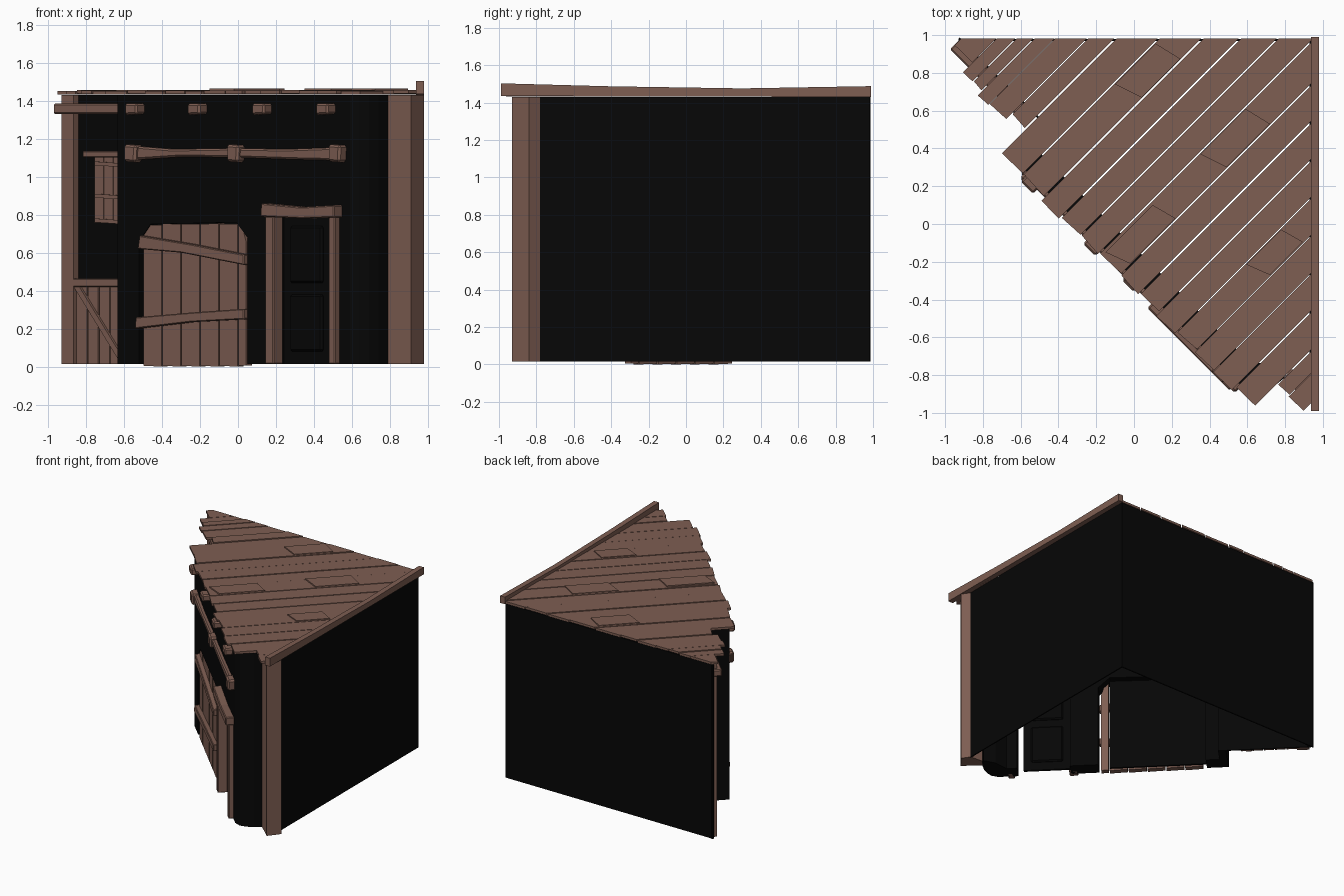
import bpy, bmesh, math, random
from mathutils import Matrix, Vector

random.seed(4)
R2 = math.sqrt(2)
C = -0.29                       # the diagonal front lies on x + y = C


def material(name, col):
    m = bpy.data.materials.new(name)
    m.diffuse_color = (*col, 1)
    return m


WOOD = material("wood", (0.21, 0.112, 0.085))
DARK = material("dark_wall", (0.002, 0.002, 0.002))
# Facade frame: local x runs along the wall, local -y points outward
FACADE = Matrix.Translation((C / 2, C / 2, 0)) @ Matrix.Rotation(-math.pi / 4, 4, 'Z')
WORLD = Matrix.Identity(4)


def lx(x, ly=0.0):
    """Facade local x for a world x seen in the front view, at depth ly."""
    return R2 * (x - C / 2) - ly


def prism(name, pts, lo, hi, axis='y', mat=WOOD, frame=FACADE, bevel=0):
    """Extrude a 2D profile along one axis."""
    put = {'x': lambda u, v, t: (t, u, v),
           'y': lambda u, v, t: (u, t, v),
           'z': lambda u, v, t: (u, v, t)}[axis]
    bm = bmesh.new()
    a = [bm.verts.new(frame @ Vector(put(u, v, lo))) for u, v in pts]
    b = [bm.verts.new(frame @ Vector(put(u, v, hi))) for u, v in pts]
    n = len(pts)
    bm.faces.new(a)
    bm.faces.new(b[::-1])
    for i in range(n):
        bm.faces.new((a[i], a[(i + 1) % n], b[(i + 1) % n], b[i]))
    bmesh.ops.recalc_face_normals(bm, faces=bm.faces)
    me = bpy.data.meshes.new(name)
    bm.to_mesh(me)
    bm.free()
    me.materials.append(mat)
    ob = bpy.data.objects.new(name, me)
    bpy.context.collection.objects.link(ob)
    if bevel:
        mod = ob.modifiers.new("bevel", 'BEVEL')
        mod.width = bevel
        mod.segments = 1
    return ob


def face(name, pts, ly0, ly1, mat=WOOD, bevel=0):
    """Facade part whose profile is given in front-view x, z; ly0 is its front."""
    return prism(name, [(lx(x, ly0), z) for x, z in pts], ly0, ly1, 'y', mat, FACADE, bevel)


def rect(x0, x1, z0, z1):
    return [(x0, z0), (x1, z0), (x1, z1), (x0, z1)]


# Back and side walls
prism("back_wall", rect(-0.93, 0.94, 0.015, 1.43), 0.97, 0.98, 'y', DARK, WORLD)
prism("side_wall", rect(-0.79, 0.98, 0.015, 1.43), 0.93, 0.94, 'x', DARK, WORLD)

# Front wall with an arched gate opening and a doorway
face("front_wall", [(-0.635, 0.015), (-0.52, 0.015), (-0.52, 0.66), (-0.46, 0.75), (-0.01, 0.76),
                    (0.05, 0.68), (0.05, 0.015), (0.20, 0.015), (0.20, 0.80), (0.48, 0.80),
                    (0.48, 0.015), (0.54, 0.015), (0.54, 1.43), (-0.635, 1.43)], 0, 0.12, DARK)
prism("front_wall_return", rect(lx(-0.635), lx(-0.635) + 0.06, 0.015, 1.43), 0.06, 0.25, 'y', DARK)
face("gate_backing", rect(-0.55, 0.03, 0.015, 0.77), 0.05, 0.065, DARK)

# Rounded wall corner
prism("rounded_corner", [(0.525, -0.815), (0.59, -0.877), (0.64, -0.895), (0.69, -0.885), (0.74, -0.86),
                         (0.79, -0.82), (0.83, -0.76), (0.74, -0.73), (0.62, -0.74)],
      0.015, 1.43, 'z', DARK, WORLD)

# Recessed side bay
prism("recessed_wall", rect(lx(-0.93, 0.24), lx(-0.635) + 0.06, 0.015, 1.43), 0.24, 0.25, 'y', DARK)

# Corner posts
prism("right_post", [(0.79, -0.82), (0.91, -0.93), (0.98, -0.84), (0.94, -0.78), (0.83, -0.77)],
      0.015, 1.43, 'z', WOOD, WORLD)
face("left_post", rect(-0.93, -0.865, 0.015, 1.43), 0.205, 0.24)

# Half-height board screen in the bay
xs = [-0.865, -0.79, -0.73, -0.67, -0.61, -0.55]
for i in range(5):
    face(f"screen_board_{i}", rect(xs[i], xs[i + 1] - 0.006, 0.015, 0.44), 0.225, 0.24)
face("screen_rail", rect(-0.87, -0.57, 0.42, 0.465), 0.20, 0.24, bevel=0.005)
face("screen_brace", [(-0.865, 0.42), (-0.835, 0.42), (-0.59, 0.02), (-0.62, 0.02)], 0.21, 0.23)

# Window shutter in the bay
for i, x in enumerate((-0.755, -0.705, -0.655)):
    face(f"shutter_board_{i}", rect(x, x + 0.046, 0.755, 1.11), 0.22, 0.24)
for i, z in enumerate((0.75, 0.88, 1.05)):
    face(f"shutter_batten_{i}", [(-0.755, z + 0.01), (-0.61, z), (-0.61, z + 0.02), (-0.755, z + 0.03)],
         0.21, 0.23)
face("shutter_lintel", rect(-0.82, -0.60, 1.10, 1.135), 0.195, 0.24, bevel=0.005)
face("bay_beam", rect(-0.975, -0.60, 1.33, 1.385), 0.17, 0.24, bevel=0.008)

# Plank gate, set into the arch
seams = [-0.50, -0.40, -0.30, -0.20, -0.10, 0.0, 0.045]
tops = [(0.69, 0.745), (0.75, 0.75), (0.75, 0.75), (0.75, 0.755), (0.75, 0.75), (0.74, 0.66)]
for i, (ta, tb) in enumerate(tops):
    a, b = seams[i] + 0.003, seams[i + 1] - 0.003
    pts = [(a, 0.005), (b, 0.0), (b, tb), (a, ta)]
    if i == 0:
        pts = [(a, 0.005), (b, 0.0), (b, tb), (a + 0.03, 0.745), (a, ta)]
    if i == 5:
        pts = [(a, 0.005), (b, 0.005), (b, tb), (a + 0.02, 0.735), (a, 0.75)]
    face(f"gate_plank_{i}", pts, 0.005, 0.05)
face("gate_upper_batten", [(-0.53, 0.62), (-0.30, 0.60), (0.03, 0.535), (0.03, 0.59),
                           (-0.25, 0.645), (-0.52, 0.69)], -0.03, 0.015, bevel=0.005)
face("gate_lower_batten", [(-0.545, 0.20), (-0.25, 0.235), (0.03, 0.25), (0.03, 0.305),
                           (-0.25, 0.285), (-0.54, 0.26)], -0.03, 0.015, bevel=0.005)

# Doorway: frame, lintel and dark panelled door
face("door_left_jamb", rect(0.14, 0.185, 0.015, 0.79), -0.035, 0.04, bevel=0.005)
face("door_right_jamb", rect(0.475, 0.51, 0.015, 0.79), -0.035, 0.04, bevel=0.005)
face("door_lintel", [(0.115, 0.79), (0.33, 0.78), (0.505, 0.785), (0.505, 0.85), (0.33, 0.84), (0.12, 0.86)],
     -0.06, 0.01, bevel=0.006)
face("door_leaf", rect(0.17, 0.49, 0.015, 0.82), 0.06, 0.08, DARK)
for i, z in enumerate((0.08, 0.44)):
    face(f"door_panel_{i}", rect(0.27, 0.44, z, z + 0.30), 0.045, 0.095, DARK, 0.01)

# Long wall beam with three collars
face("wall_beam", [(-0.60, 1.085), (-0.30, 1.105), (0.0, 1.10), (0.30, 1.09), (0.53, 1.085), (0.53, 1.155),
                   (0.25, 1.145), (-0.05, 1.15), (-0.35, 1.145), (-0.60, 1.165)], -0.03, 0.02, bevel=0.01)
for i, x in enumerate((-0.575, -0.035, 0.50)):
    face(f"beam_collar_{i}", [(x - 0.03, 1.08), (x + 0.03, 1.075), (x + 0.035, 1.165), (x - 0.03, 1.17)],
         -0.05, 0.02, bevel=0.012)

# Rafter ends under the roof
for i, x in enumerate((-0.555, -0.225, 0.115, 0.45)):
    face(f"rafter_end_{i}", [(x - 0.045, 1.325), (x + 0.02, 1.33), (x + 0.02, 1.385), (x - 0.045, 1.385)],
         -0.06, 0.06, bevel=0.01)


# Roof planks run along x = y; d = x - y across, s = x + y along
def plank(name, d0, d1, s0, s1, e0, e1, z0, z1):
    ds = [(d0, s0), (d1, s1), (d1, e1), (d0, e0)]
    prism(name, [((s + d) / 2, (s - d) / 2) for d, s in ds], z0, z1, 'z', WOOD, WORLD)


def far(d):
    return min(1.965 + d, 1.90 - d)


seams = [-1.90, -1.71, -1.61, -1.51, -1.40, -1.23, -1.08, -0.85, -0.62, -0.42, -0.22, -0.03,
         0.2, 0.4, 0.6, 0.8, 1.0, 1.2, 1.4, 1.61, 1.73, 1.89]
start = [0.0, -0.10, -0.10, -0.14, -0.12, -0.07, -0.32, -0.33, -0.37, -0.34, -0.35, -0.33,
         -0.35, -0.33, -0.36, -0.33, -0.35, -0.36, -0.32, -0.08, -0.09]
for i, s in enumerate(start):
    g = random.uniform(0.001, 0.007)
    d0, d1 = seams[i] + g, seams[i + 1] - g
    z = 1.435 + random.uniform(-0.003, 0.004)
    plank(f"roof_plank_{i}", d0, d1, s + random.uniform(-0.015, 0.015), s, far(d0), far(d1), z, z + 0.018)

# Raised repair boards on the roof
for i, (d0, d1, s0, s1) in enumerate([(-0.84, -0.63, 0.64, 1.12), (-0.02, 0.19, 0.72, 1.25),
                                      (0.0, 0.19, -0.3, 0.25), (0.81, 0.99, 0.38, 0.8)]):
    plank(f"repair_board_{i}", d0, d1, s0, s0 + 0.07, s1 - 0.05, s1, 1.45, 1.464)

# Edge trim along the right side of the roof
prism("roof_edge_trim", [(-0.99, 1.435), (0.99, 1.43), (0.99, 1.488), (0.3, 1.476), (-0.4, 1.487), (-0.99, 1.503)],
      0.937, 0.98, 'x', WOOD, WORLD)
